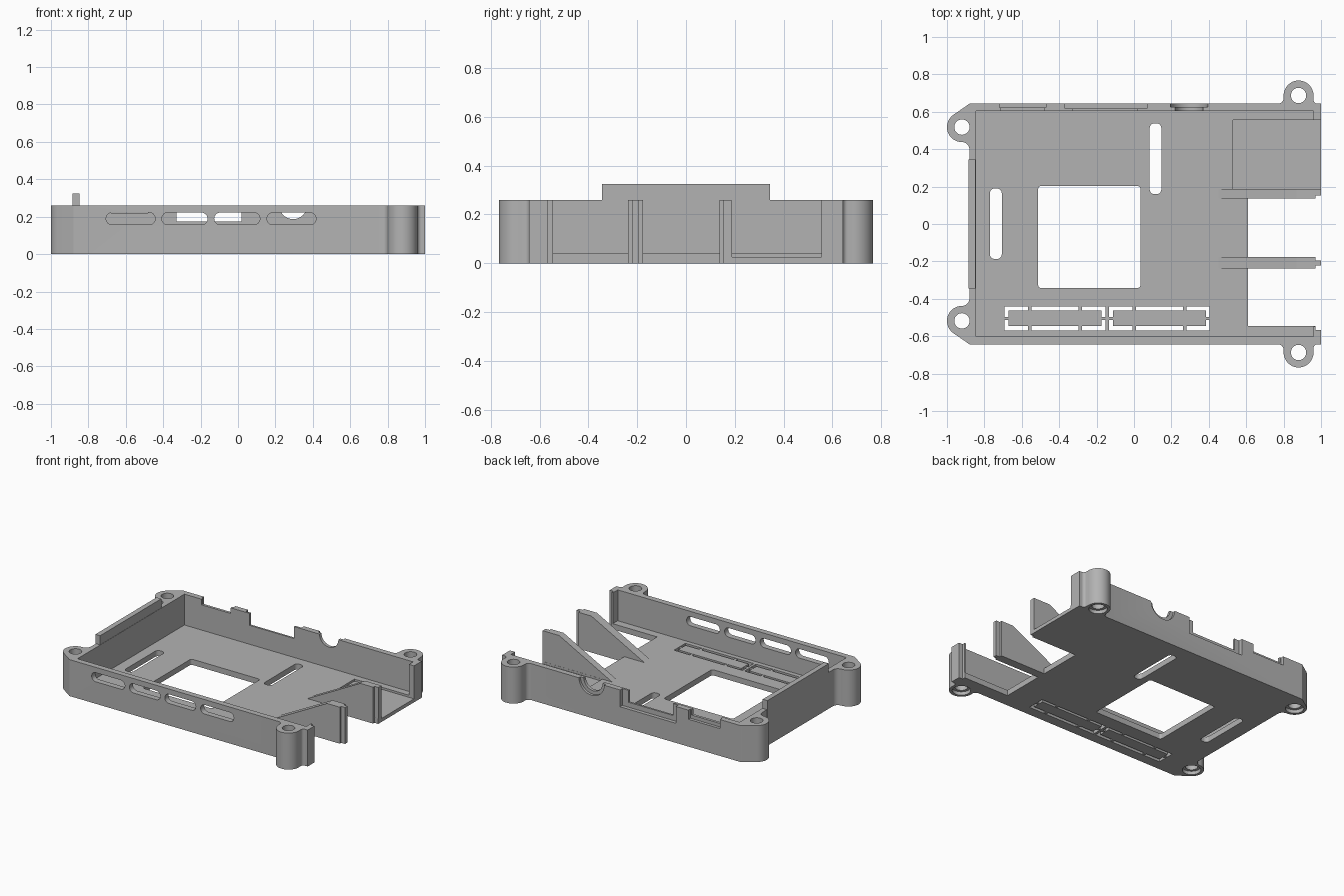
import bpy, bmesh
from math import sin, cos, radians

cube = bpy.data.objects.get("Cube")
if cube:
    bpy.data.objects.remove(cube, do_unlink=True)

grey = bpy.data.materials.new("plain grey")
grey.use_nodes = True
grey.diffuse_color = (0.45, 0.45, 0.45, 1)
grey.node_tree.nodes["Principled BSDF"].inputs["Base Color"].default_value = (0.45, 0.45, 0.45, 1)


def prism(name, pts, lo, hi, axis="z"):
    """Extrude a 2D outline (xy for axis z, xz for axis y) from lo to hi."""
    bm = bmesh.new()
    place = (lambda p: (p[0], p[1], lo)) if axis == "z" else (lambda p: (p[0], lo, p[1]))
    face = bm.faces.new([bm.verts.new(place(p)) for p in pts])
    ext = bmesh.ops.extrude_face_region(bm, geom=[face])
    moved = [g for g in ext["geom"] if isinstance(g, bmesh.types.BMVert)]
    d = hi - lo
    bmesh.ops.translate(bm, verts=moved, vec=(0, 0, d) if axis == "z" else (0, d, 0))
    bmesh.ops.recalc_face_normals(bm, faces=bm.faces)
    mesh = bpy.data.meshes.new(name)
    bm.to_mesh(mesh)
    bm.free()
    mesh.materials.append(grey)
    ob = bpy.data.objects.new(name, mesh)
    bpy.context.scene.collection.objects.link(ob)
    return ob


def arc(cx, cy, r, a0, a1, n=10):
    return [(cx + r * cos(radians(a0 + (a1 - a0) * i / n)),
             cy + r * sin(radians(a0 + (a1 - a0) * i / n))) for i in range(n + 1)]


def circle(cx, cy, r, n=32):
    return arc(cx, cy, r, 0, 360, n)[:-1]


def rect(x0, x1, y0, y1):
    return [(x0, y0), (x1, y0), (x1, y1), (x0, y1)]


def rounded(x0, x1, y0, y1, r):
    r = min(r, (x1 - x0) / 2 - 0.0005, (y1 - y0) / 2 - 0.0005)
    return (arc(x0 + r, y0 + r, r, 180, 270, 8) + arc(x1 - r, y0 + r, r, 270, 360, 8)
            + arc(x1 - r, y1 - r, r, 0, 90, 8) + arc(x0 + r, y1 - r, r, 90, 180, 8))


def select(ob):
    bpy.ops.object.select_all(action="DESELECT")
    ob.select_set(True)
    bpy.context.view_layer.objects.active = ob


def cut(ob, pts, lo, hi, axis="z"):
    tool = prism("cutter", pts, lo, hi, axis)
    tool.hide_render = True
    mod = ob.modifiers.new("cut", "BOOLEAN")
    mod.operation, mod.solver, mod.object = "DIFFERENCE", "EXACT", tool
    select(ob)
    bpy.ops.object.modifier_apply(modifier=mod.name)
    mesh = tool.data
    bpy.data.objects.remove(tool)
    bpy.data.meshes.remove(mesh)


TOP, FLOOR = 0.26, 0.04
BOSSES = [(-0.92, 0.518), (0.88, 0.687)]

# Tray outline: one half with its screw bosses, mirrored in y
half = (arc(-0.92, -0.398, 0.04, 0, -90)
        + arc(-0.92, -0.518, 0.08, 92, 235, 20)
        + [(-0.88, -0.643)]
        + arc(0.77, -0.673, 0.03, 90, 0, 6)
        + arc(0.88, -0.687, 0.08, 180, 360, 24)
        + arc(0.98, -0.663, 0.02, 180, 90, 5)
        + [(1, -0.643)])
outline = half + [(x, -y) for x, y in reversed(half)]
tray = prism("tray", outline, 0, TOP)

# Main cavity and the open port end
cut(tray, rect(-0.845, 0.96, -0.602, 0.603), FLOOR, 1)
cut(tray, rect(0.9, 1.1, -0.547, 0.556), FLOOR, 1)
cut(tray, rect(0.61, 1.1, -0.546, 0.137), -0.1, 1)
cut(tray, rect(0.97, 1.1, -0.568, 0.152), -0.1, 1)
cut(tray, rect(0.53, 1.1, 0.188, 0.5555), 0.025, 1)

# Screw holes with counterbores underneath
for x, y in BOSSES:
    for s in (-1, 1):
        cut(tray, circle(x, s * y, 0.041), -0.1, 1)
        cut(tray, circle(x, s * y, 0.06), -0.1, 0.025)

# Floor openings
cut(tray, rounded(-0.512, 0.034, -0.342, 0.203, 0.015), -0.1, 0.1)
cut(tray, rounded(0.084, 0.146, 0.16, 0.538, 0.025), -0.1, 0.1)
cut(tray, rounded(-0.77, -0.707, -0.187, 0.19, 0.025), -0.1, 0.1)
cut(tray, rect(-0.692, 0.404, -0.57, -0.442), -0.1, 0.1)

# Vent slots in the front wall
for x0, x1 in ((-0.705, -0.443), (-0.407, -0.163), (-0.127, 0.117), (0.155, 0.417)):
    cut(tray, rounded(x0, x1, 0.157, 0.222, 0.033), -0.7, -0.58, "y")

# Port notches in the back wall: a wide outer recess and a narrower inner opening
cut(tray, rect(-0.72, -0.47, 0.195, 1), 0.622, 0.7, "y")
cut(tray, rect(-0.71, -0.48, 0.22, 1), 0.58, 0.63, "y")
cut(tray, rect(-0.37, 0.07, 0.14, 1), 0.617, 0.7, "y")
cut(tray, rect(-0.33, 0.02, 0.175, 1), 0.58, 0.63, "y")
cut(tray, circle(0.295, 0.262, 0.1), 0.625, 0.66, "y")
cut(tray, circle(0.295, 0.262, 0.075), 0.58, 0.64, "y")

# Raised closing tab on the end wall
prism("end_tab", rect(-0.884, -0.847, -0.345, 0.345), 0.2, 0.325)

# Pin header knock-outs held by small bridges
for i, (x0, x1) in enumerate(((-0.67, -0.175), (-0.112, 0.385))):
    prism(f"knockout_bar_{i + 1}", rect(x0, x1, -0.546, -0.462), 0, FLOOR)
    for x in (x0 + 0.113, x1 - 0.113):
        for y in (-0.575, -0.467):
            prism("knockout_bridge", rect(x - 0.009, x + 0.009, y, y + 0.03), 0.002, FLOOR - 0.002)
prism("knockout_divider", rect(-0.153, -0.135, -0.575, -0.437), 0, FLOOR)
for x in (-0.694, -0.18, -0.14, 0.38):
    prism("knockout_end_bridge", rect(x, x + 0.03, -0.512, -0.496), 0.002, FLOOR - 0.002)

# Tapered port dividers with a thin tongue at the open end
for i, (y0, y1, t0, t1) in enumerate(((-0.238, -0.176, -0.222, -0.194), (0.137, 0.187, 0.153, 0.187))):
    side = [(0.45, 0.039), (0.6, 0.02), (0.61, 0), (0.97, 0), (0.97, TOP), (0.87, TOP)]
    prism(f"port_divider_{i + 1}", side, y0, y1, "y")
    prism(f"divider_tongue_{i + 1}", rect(0.96, 1, 0, TOP), t0, t1, "y")

# Smooth curved walls, keep edges crisp
select(tray)
bpy.ops.object.shade_smooth_by_angle(angle=radians(30))
